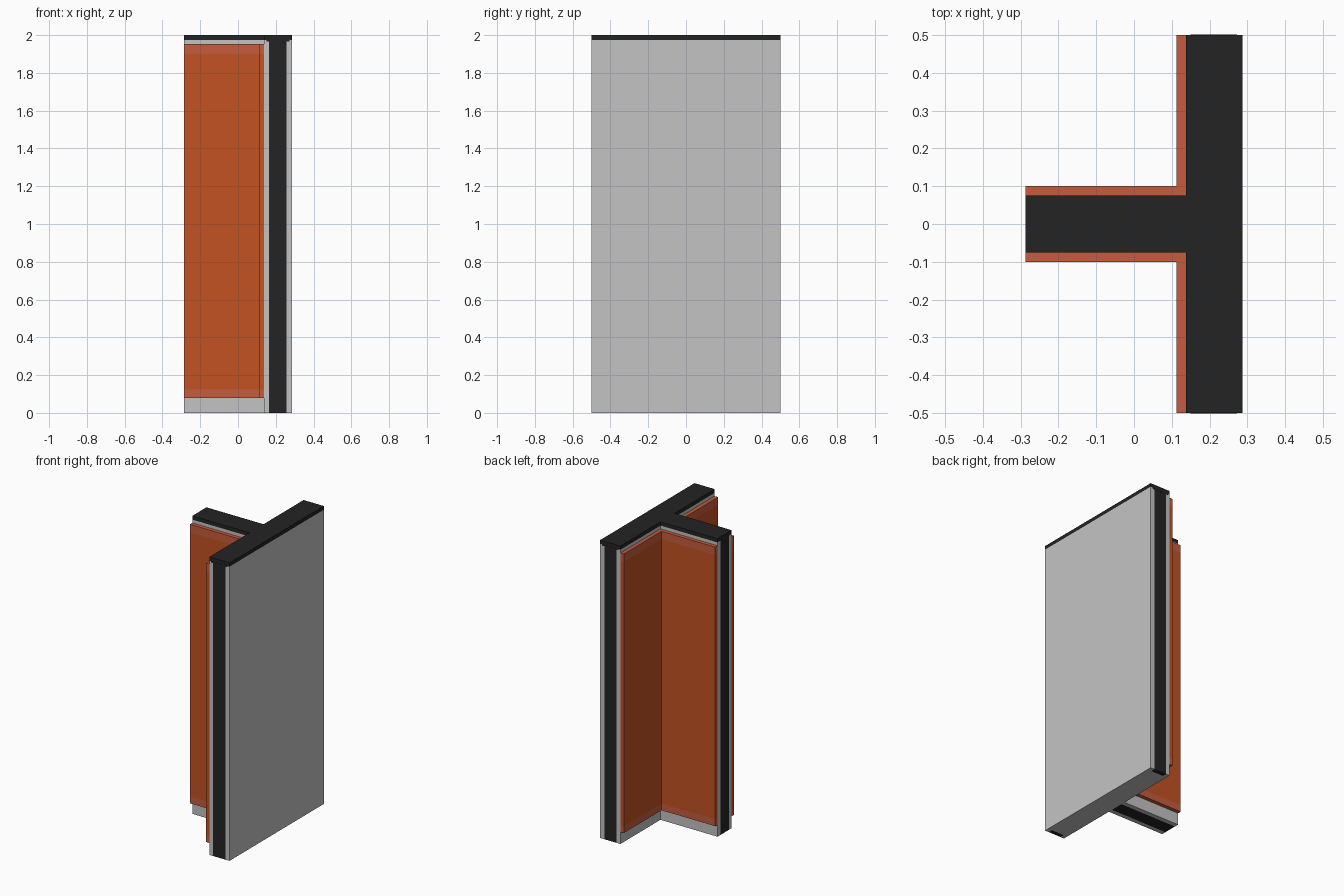
import bpy, bmesh

cube = bpy.data.objects.get("Cube")
if cube:
    bpy.data.objects.remove(cube, do_unlink=True)


def material(name, rgb):
    m = bpy.data.materials.new(name)
    m.use_nodes = True
    m.diffuse_color = (*rgb, 1)
    m.node_tree.nodes["Principled BSDF"].inputs["Base Color"].default_value = (*rgb, 1)
    return m


GREY = material("pale grey", (0.56, 0.55, 0.555))
BLACK = material("charcoal black", (0.017, 0.017, 0.017))
ORANGE = material("burnt orange", (0.55, 0.085, 0.016))
TRIM = material("soft red orange", (0.56, 0.108, 0.047))


def prism(name, outline, z0, z1, mats, mirror=False, cuts=()):
    """Extrude a plan outline from z0 to z1; faces beyond the cuts use the second material."""
    bm = bmesh.new()
    face = bm.faces.new([bm.verts.new((x, y, z0)) for x, y in outline])
    ext = bmesh.ops.extrude_face_region(bm, geom=[face])["geom"]
    bmesh.ops.translate(bm, vec=(0, 0, z1 - z0),
                        verts=[v for v in ext if isinstance(v, bmesh.types.BMVert)])
    for z in cuts:
        bmesh.ops.bisect_plane(bm, geom=bm.verts[:] + bm.edges[:] + bm.faces[:],
                               plane_co=(0, 0, z), plane_no=(0, 0, 1))
    bmesh.ops.recalc_face_normals(bm, faces=bm.faces[:])
    if cuts:
        for f in bm.faces:
            z = f.calc_center_median().z
            f.material_index = 0 if cuts[0] < z < cuts[1] else 1
    mesh = bpy.data.meshes.new(name)
    bm.to_mesh(mesh)
    bm.free()
    for m in mats:
        mesh.materials.append(m)
    ob = bpy.data.objects.new(name, mesh)
    bpy.context.collection.objects.link(ob)
    if mirror:
        mod = ob.modifiers.new("Mirror", "MIRROR")
        mod.use_axis = (False, True, False)
        mod.use_mirror_merge = False
    return ob


def rect(x0, x1, y0, y1):
    return [(x0, y0), (x1, y0), (x1, y1), (x0, y1)]


L, J, R = -0.287, 0.137, 0.287    # stem end, junction, outer face
CAP = 1.975

# Long wall: two panels, a filled middle and dark posts at both ends
prism("outer_wall_panel", rect(0.257, R, -0.5, 0.5), 0, CAP, [GREY])
prism("inner_wall_panel", rect(J, 0.165, -0.5, 0.5), 0, CAP, [GREY])
prism("wall_filling", rect(0.165, 0.257, -0.47, 0.47), 0, CAP, [GREY])
prism("end_post", rect(0.165, 0.257, 0.47, 0.5), 0, CAP, [BLACK], mirror=True)

# Stem wall: dark core between two panels
prism("stem_core", rect(L, J, -0.045, 0.045), 0, CAP, [BLACK])
prism("stem_panel", rect(L, J, 0.045, 0.075), 0, CAP, [GREY], mirror=True)

# T-shaped cap
prism("top_cap", [(L, -0.075), (J, -0.075), (J, -0.5), (R, -0.5),
                  (R, 0.5), (J, 0.5), (J, 0.075), (L, 0.075)], CAP, 2.0, [BLACK])
# Thin lip under the cap at the wall ends
prism("cap_lip", rect(0.15, 0.272, 0.47, 0.501), 1.967, CAP, [BLACK], mirror=True)

# Corner cladding on both sides, with trim bands at top and bottom
prism("corner_cladding", [(L, 0.075), (J, 0.075), (J, 0.5), (0.112, 0.5),
                          (0.112, 0.1), (L, 0.1)], 0.08, 1.953,
      [ORANGE, TRIM], mirror=True, cuts=(0.125, 1.9))
